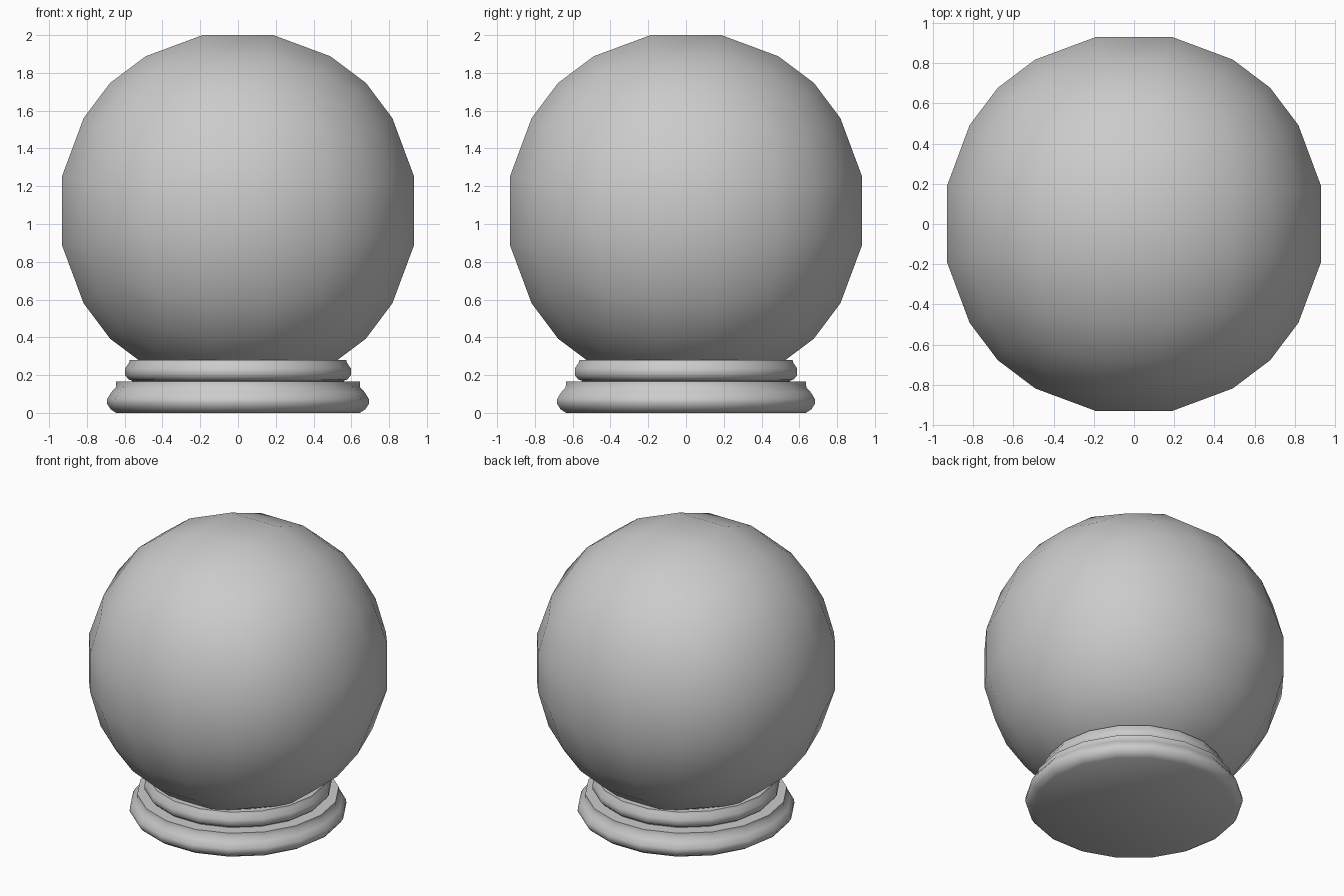
import bpy, bmesh, math
from mathutils import Vector

if "Cube" in bpy.data.objects:
    bpy.data.objects.remove(bpy.data.objects["Cube"])


def finish(bm, name, angle):
    bmesh.ops.recalc_face_normals(bm, faces=bm.faces[:])
    mesh = bpy.data.meshes.new(name)
    bm.to_mesh(mesh)
    bm.free()
    obj = bpy.data.objects.new(name, mesh)
    bpy.context.collection.objects.link(obj)
    bpy.ops.object.select_all(action='DESELECT')
    obj.select_set(True)
    bpy.context.view_layer.objects.active = obj
    bpy.ops.object.shade_smooth_by_angle(angle=math.radians(angle))
    return obj


def lathe(name, profile, sides, angle):
    bm = bmesh.new()
    verts = [bm.verts.new((r, 0, z)) for r, z in profile]
    edges = [bm.edges.new(pair) for pair in zip(verts, verts[1:])]
    bmesh.ops.spin(bm, geom=verts + edges, cent=(0, 0, 0), axis=(0, 0, 1),
                   angle=math.tau, steps=sides, use_duplicate=False)
    bmesh.ops.remove_doubles(bm, verts=bm.verts[:], dist=0.0005)
    return finish(bm, name, angle)


# Globe: a 5 x 5 subdivided cube pushed out to a sphere
RADIUS, CENTRE = 0.967, 1.07
bm = bmesh.new()
bmesh.ops.create_cube(bm, size=2)
bmesh.ops.subdivide_edges(bm, edges=bm.edges[:], cuts=4, use_grid_fill=True)
for v in bm.verts:
    v.co = v.co.normalized() * RADIUS + Vector((0, 0, CENTRE))
finish(bm, "globe", 60)

# Stepped 18-sided stand: lower moulding, ledge, upper moulding
lathe("stand", [
    (0, 0), (0.645, 0), (0.675, 0.02), (0.694, 0.05), (0.692, 0.075),
    (0.67, 0.11), (0.647, 0.135), (0.645, 0.165), (0.56, 0.165),
    (0.56, 0.17), (0.58, 0.178), (0.598, 0.2), (0.598, 0.235),
    (0.577, 0.265), (0.573, 0.28), (0.5, 0.28)], 18, 40)
